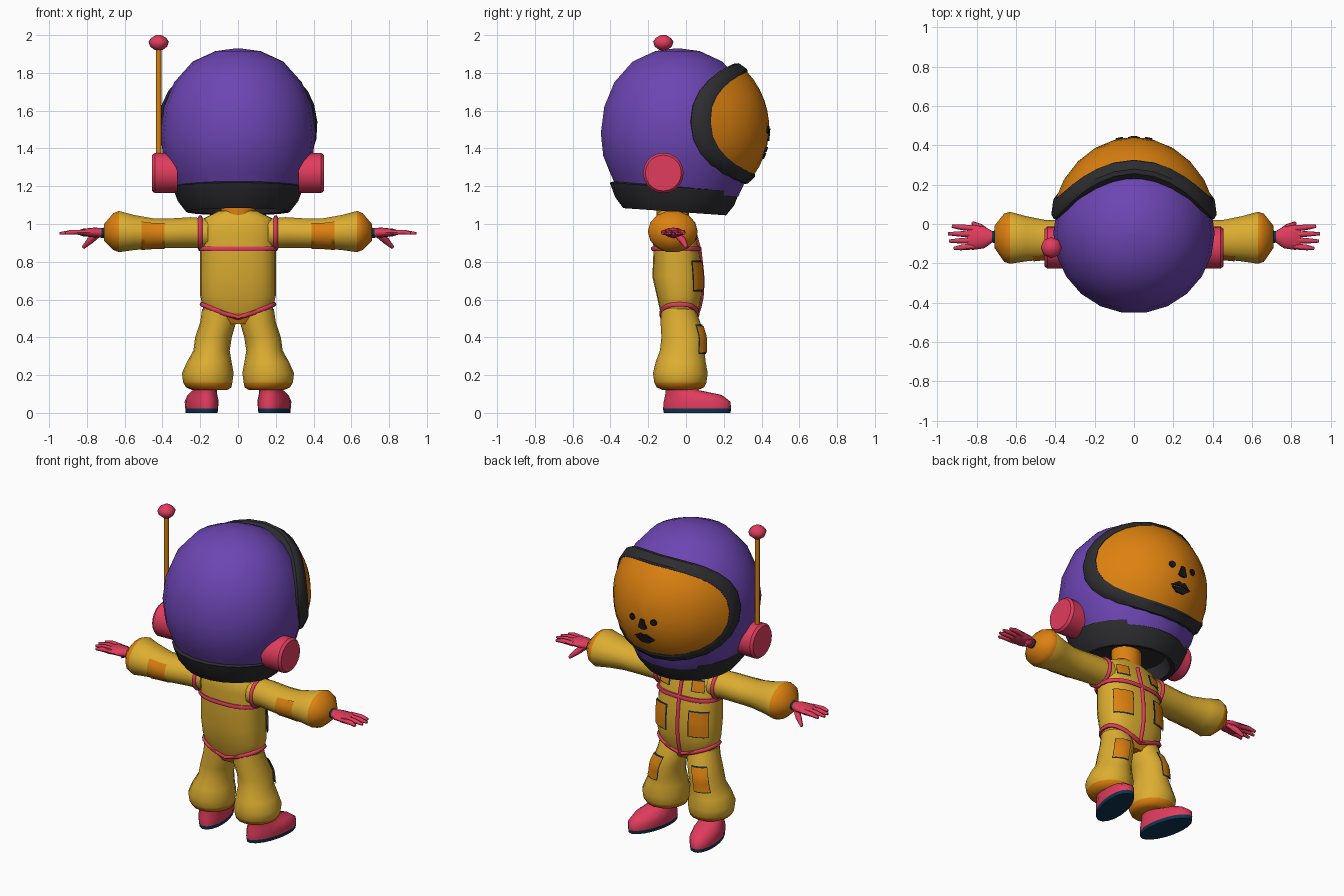
import bpy, bmesh
from math import sin, cos, radians, pi, sqrt
from mathutils import Vector, Matrix

if "Cube" in bpy.data.objects:
    bpy.data.objects.remove(bpy.data.objects["Cube"])


def material(name, rgb):
    m = bpy.data.materials.new(name)
    m.use_nodes = True
    m.diffuse_color = (*rgb, 1)
    m.node_tree.nodes["Principled BSDF"].inputs["Base Color"].default_value = (*rgb, 1)
    return m


YELLOW = material("suit yellow", (0.72, 0.42, 0.03))
ORANGE = material("amber orange", (0.72, 0.22, 0.005))
PURPLE = material("helmet purple", (0.15, 0.06, 0.45))
PINK = material("trim pink", (0.75, 0.045, 0.11))
GREY = material("rubber grey", (0.026, 0.026, 0.03))
NAVY = material("sole navy", (0.004, 0.035, 0.08))
BLACK = material("face black", (0.01, 0.01, 0.012))


def finish(name, bm, mats, angle=50):
    bmesh.ops.recalc_face_normals(bm, faces=bm.faces)
    mesh = bpy.data.meshes.new(name)
    bm.to_mesh(mesh)
    bm.free()
    for m in mats:
        mesh.materials.append(m)
    ob = bpy.data.objects.new(name, mesh)
    bpy.context.collection.objects.link(ob)
    bpy.ops.object.select_all(action='DESELECT')
    ob.select_set(True)
    bpy.context.view_layer.objects.active = ob
    bpy.ops.object.shade_smooth_by_angle(angle=radians(angle))
    return ob


def power(v, n):
    return abs(v) ** (2 / n) * (1 if v >= 0 else -1)


def place(ring, a, axis, s=1, n=2, off=0):
    """Point at angle a on a ring (position, centre pair, radius pair)."""
    t, c1, c2, r1, r2 = ring
    u = c1 + (r1 + off) * power(cos(a), n)
    v = c2 + (r2 + off) * power(sin(a), n)
    return Vector((s * u, v, t) if axis == 'z' else (s * t, u, v))


def skin(bm, rows, closed_ends=True):
    loops = [[bm.verts.new(p) for p in row] for row in rows]
    for i, (lo, hi) in enumerate(zip(loops, loops[1:])):
        for j in range(len(lo)):
            k = (j + 1) % len(lo)
            bm.faces.new((lo[j], lo[k], hi[k], hi[j]))
    if closed_ends:
        bm.faces.new(loops[0])
        bm.faces.new(loops[-1])


def loft(name, rings, axis, mats, rule=None, s=1, sides=16, n=2, warp=None):
    bm = bmesh.new()
    skin(bm, [[place(r, 2 * pi * j / sides, axis, s, n) for j in range(sides)] for r in rings])
    if rule:
        for f in bm.faces:
            c = f.calc_center_median()
            f.material_index = rule(c.z if axis == 'z' else abs(c.x))
    if warp:
        for v in bm.verts:
            v.co = warp(v.co)
    return finish(name, bm, mats)


def on_loft(rings, axis, a, t, s=1, n=2, off=0):
    """Point on a loft between its rings."""
    for lo, hi in zip(rings, rings[1:]):
        if lo[0] <= t <= hi[0]:
            k = (t - lo[0]) / (hi[0] - lo[0])
            return place([p + (q - p) * k for p, q in zip(lo, hi)], a, axis, s, n, off)


def patch(name, rings, axis, angles, span, mat, s=1, n=2, off=0.008, cells=6):
    """Thin plate that follows a loft."""
    bm = bmesh.new()
    mix = lambda pair, k: pair[0] + (pair[1] - pair[0]) * k / cells
    grid = [[bm.verts.new(on_loft(rings, axis, radians(mix(angles, i)), mix(span, j), s, n, off))
             for j in range(cells + 1)] for i in range(cells + 1)]
    for i in range(cells):
        for j in range(cells):
            bm.faces.new((grid[i][j], grid[i + 1][j], grid[i + 1][j + 1], grid[i][j + 1]))
    bmesh.ops.solidify(bm, geom=bm.faces[:], thickness=0.004)
    finish(name, bm, [mat])


def pocket(name, rings, angles, span, s, n=2):
    patch(name, rings, 'z', angles, span, ORANGE, s, n, 0.012)
    edge = 0.007
    patch(name + "_edge", rings, 'z', (angles[0] - 2, angles[1] + 2),
          (span[0] - edge, span[1] + edge), NAVY, s, n, 0.007)


def tube(name, pts, radii, mat, cyclic=False):
    curve = bpy.data.curves.new(name, 'CURVE')
    curve.dimensions = '3D'
    curve.bevel_depth = 1
    curve.bevel_resolution = 1
    curve.use_fill_caps = True
    sp = curve.splines.new('POLY')
    sp.points.add(len(pts) - 1)
    sp.use_cyclic_u = cyclic
    for i, (p, co) in enumerate(zip(sp.points, pts)):
        p.co = (*co, 1)
        p.radius = radii[i] if isinstance(radii, list) else radii
    tmp = bpy.data.objects.new(name + "_path", curve)
    bpy.context.collection.objects.link(tmp)
    mesh = bpy.data.meshes.new_from_object(tmp.evaluated_get(bpy.context.evaluated_depsgraph_get()))
    bpy.data.objects.remove(tmp)
    bm = bmesh.new()
    bm.from_mesh(mesh)
    bpy.data.meshes.remove(mesh)
    bmesh.ops.remove_doubles(bm, verts=bm.verts, dist=0.0001)
    finish(name, bm, [mat], 60)


# Torso and neck
BOX = 2.5
torso = [(0.47, 0, -0.035, 0.09, 0.07), (0.53, 0, -0.035, 0.18, 0.1), (0.62, 0, -0.035, 0.2, 0.12),
         (0.72, 0, -0.045, 0.2, 0.133), (0.86, 0, -0.05, 0.2, 0.122), (0.95, 0, -0.065, 0.2, 0.112),
         (1.03, 0, -0.07, 0.18, 0.095), (1.07, 0, -0.07, 0.1, 0.07)]
loft("torso", torso, 'z', [YELLOW, ORANGE], lambda z: int(z < 0.52), n=BOX, sides=20)
loft("neck", [(z, 0, -0.07, 0.09, 0.085) for z in (1.03, 1.2)], 'z', [ORANGE])

# Pink seams: chest belt, hip line and front zip
turn = [2 * pi * i / 32 for i in range(32)]
tube("chest_seam", [on_loft(torso, 'z', a, 0.87, n=BOX) for a in turn], 0.014, PINK, True)
tube("hip_seam", [on_loft(torso, 'z', a, 0.505 + 0.07 * abs(cos(a)), n=BOX) for a in turn], 0.013, PINK, True)
tube("front_zip", [on_loft(torso, 'z', pi / 2, 0.51 + 0.05 * i, n=BOX) for i in range(11)], 0.012, PINK)

arm = [(0.16, -0.065, 0.95, 0.09, 0.08), (0.25, -0.07, 0.955, 0.09, 0.083), (0.38, -0.08, 0.95, 0.1, 0.08),
       (0.45, -0.08, 0.95, 0.1, 0.082), (0.55, -0.075, 0.955, 0.115, 0.095), (0.63, -0.07, 0.96, 0.132, 0.112),
       (0.66, -0.07, 0.96, 0.122, 0.1), (0.71, -0.065, 0.955, 0.055, 0.045)]
hand = [(0.69, -0.065, 0.953, 0.032, 0.03), (0.722, -0.065, 0.953, 0.03, 0.026), (0.76, -0.068, 0.955, 0.055, 0.026),
        (0.82, -0.068, 0.955, 0.064, 0.02), (0.845, -0.068, 0.955, 0.05, 0.012)]
leg = [(0.12, 0.15, -0.03, 0.09, 0.09), (0.135, 0.155, -0.03, 0.12, 0.125), (0.16, 0.16, -0.03, 0.13, 0.138),
       (0.21, 0.16, -0.03, 0.137, 0.145), (0.27, 0.152, -0.028, 0.118, 0.132), (0.33, 0.14, -0.02, 0.096, 0.118),
       (0.4, 0.13, -0.015, 0.097, 0.115), (0.48, 0.105, -0.03, 0.095, 0.105), (0.55, 0.1, -0.04, 0.09, 0.09)]
shoe = [(0, 0, 0.06, 0.078, 0.18), (0.022, 0, 0.06, 0.08, 0.184), (0.06, 0, 0.06, 0.084, 0.18),
        (0.095, 0, 0.04, 0.074, 0.152), (0.12, 0, -0.02, 0.062, 0.09), (0.17, 0, -0.045, 0.058, 0.07)]

for s, side in ((1, "left_"), (-1, "right_")):
    # Arms
    loft(side + "arm", arm, 'x', [YELLOW, ORANGE], lambda x: int(x > 0.645), s, 14)
    patch(side + "elbow_patch", arm, 'x', (140, 255), (0.39, 0.51), ORANGE, s, off=0.004)
    tube(side + "armhole_seam", [on_loft(arm, 'x', a, 0.2, s, off=0.001) for a in turn], 0.012, PINK, True)
    # Hands
    loft(side + "hand", hand, 'x', [PINK, NAVY], lambda x: int(x < 0.715), s, 12)
    for i, (finger, tip) in enumerate(zip(("index", "middle", "ring", "little"), (0.925, 0.945, 0.94, 0.915))):
        y = 0.045 - 0.03 * i
        path = [(s * 0.81, y - 0.068, 0.955), (s * 0.88, y * 1.15 - 0.068, 0.957), (s * tip, y * 1.25 - 0.068, 0.95)]
        tube(side + finger + "_finger", path, [0.016, 0.014, 0.008], PINK)
    thumb = [(0.74, -0.05, 0.95), (0.785, -0.015, 0.91), (0.82, 0.005, 0.875)]
    tube(side + "thumb", [(s * x, y, z) for x, y, z in thumb], [0.02, 0.018, 0.009], PINK)
    # Legs
    loft(side + "leg", leg, 'z', [YELLOW, ORANGE], lambda z: int(z < 0.15), s, 16)
    pocket(side + "knee_patch", leg, (45, 95), (0.32, 0.46), s)
    # Shoes with toes turned out
    out = Matrix.Translation((s * 0.18, 0, 0)) @ Matrix.Rotation(radians(-12 * s), 4, 'Z')
    loft(side + "shoe", shoe, 'z', [PINK, NAVY], lambda z: int(z < 0.02), s, 18, warp=lambda v: out @ v)
    # Pockets
    pocket(side + "belly_pocket", torso, (32, 72), (0.65, 0.8), s, BOX)
    pocket(side + "chest_pocket", torso, (48, 72), (0.925, 0.985), s, BOX)
    # Ear pieces
    bm = bmesh.new()
    ear = [(0.32, 0.105), (0.44, 0.107), (0.455, 0.095)]
    skin(bm, [[place((x, -0.12, 1.27, r, r), a * pi / 10, 'x', s) for a in range(20)] for x, r in ear])
    finish(side + "ear_piece", bm, [PINK], 30)

# Helmet shell and neck band, tipped a little to the visor side
tip = lambda v: Vector((v.x, v.y, v.z - 0.07 * (v.y + 0.06) * (v.z < 1.3)))
shell = [(1.17, 0.325), (1.25, 0.362), (1.36, 0.397), (1.48, 0.41), (1.62, 0.392),
         (1.75, 0.338), (1.86, 0.24), (1.915, 0.12), (1.93, 0.01)]
loft("helmet_shell", [(z, 0, -0.045, r, r) for z, r in shell], 'z', [PURPLE], sides=22, warp=tip)
band = [(1.16, 0.02), (1.15, 0.22), (1.07, 0.25), (1.065, 0.275), (1.12, 0.318), (1.195, 0.347), (1.205, 0.32)]
loft("helmet_band", [(z, 0, -0.06, r, r) for z, r in band], 'z', [GREY], sides=22, warp=tip)

# Visor glass and rim share one rounded outline on an ellipsoid
CENTRE, RADII = Vector((0, -0.03, 1.51)), (0.425, 0.47, 0.45)


def visor_loop(wide, tall, grow=1, sides=28):
    row = []
    for j in range(sides):
        t = 2 * pi * j / sides
        az = radians(wide * power(cos(t), 2.25))
        el = radians(4 + tall * power(sin(t), 2.25))
        d = (sin(az) * cos(el), cos(az) * cos(el), sin(el))
        row.append(CENTRE + grow * Vector([p * q for p, q in zip(d, RADII)]))
    return row


bm = bmesh.new()
skin(bm, [visor_loop(72 * k, 38 * k) for k in (0.02, 0.2, 0.4, 0.6, 0.8, 1)])
finish("visor_glass", bm, [ORANGE], 40)
bm = bmesh.new()
rim = [(0, 0.96), (0, 1.005), (0.15, 1.02), (0.8, 1.005), (1, 0.97), (1, 0.88), (0, 0.96)]
skin(bm, [visor_loop(70 + 13 * k, 37 + 10 * k, g) for k, g in rim], False)
bmesh.ops.remove_doubles(bm, verts=bm.verts, dist=0.0001)
finish("visor_rim", bm, [GREY], 40)


# Face details as thin plates on the glass
def decal(name, outline):
    bm = bmesh.new()
    rows = []
    for off in (-0.002, 0.007):
        rows.append([(x, CENTRE.y + off + RADII[1] * sqrt(1 - (x / RADII[0]) ** 2 - ((z - CENTRE.z) / RADII[2]) ** 2), z)
                     for x, z in outline])
    skin(bm, rows)
    finish(name, bm, [BLACK], 30)


for s, side in ((1, "left_"), (-1, "right_")):
    decal(side + "eye", [(s * 0.075 + 0.02 * cos(a), 1.5 + 0.02 * sin(a)) for a in turn[::3]])
decal("nose", [(-0.012, 1.505), (0.012, 1.505), (0.03, 1.45), (0.012, 1.44), (-0.012, 1.44), (-0.03, 1.45)])
decal("upper_lip", [(-0.07, 1.378), (-0.02, 1.408), (0, 1.4), (0.02, 1.408), (0.07, 1.378), (0, 1.383)])
decal("lower_lip", [(-0.06, 1.37), (0, 1.376), (0.06, 1.37), (0.025, 1.345), (-0.025, 1.345)])

# Antenna
loft("antenna_rod", [(z, -0.42, -0.12, 0.014, 0.014) for z in (1.35, 1.94)], 'z', [ORANGE], sides=8)
ball = [(1.92, 0.02), (1.94, 0.046), (1.965, 0.054), (1.985, 0.04), (2, 0.015)]
loft("antenna_ball", [(z, -0.42, -0.12, r, r) for z, r in ball], 'z', [PINK], sides=8)
